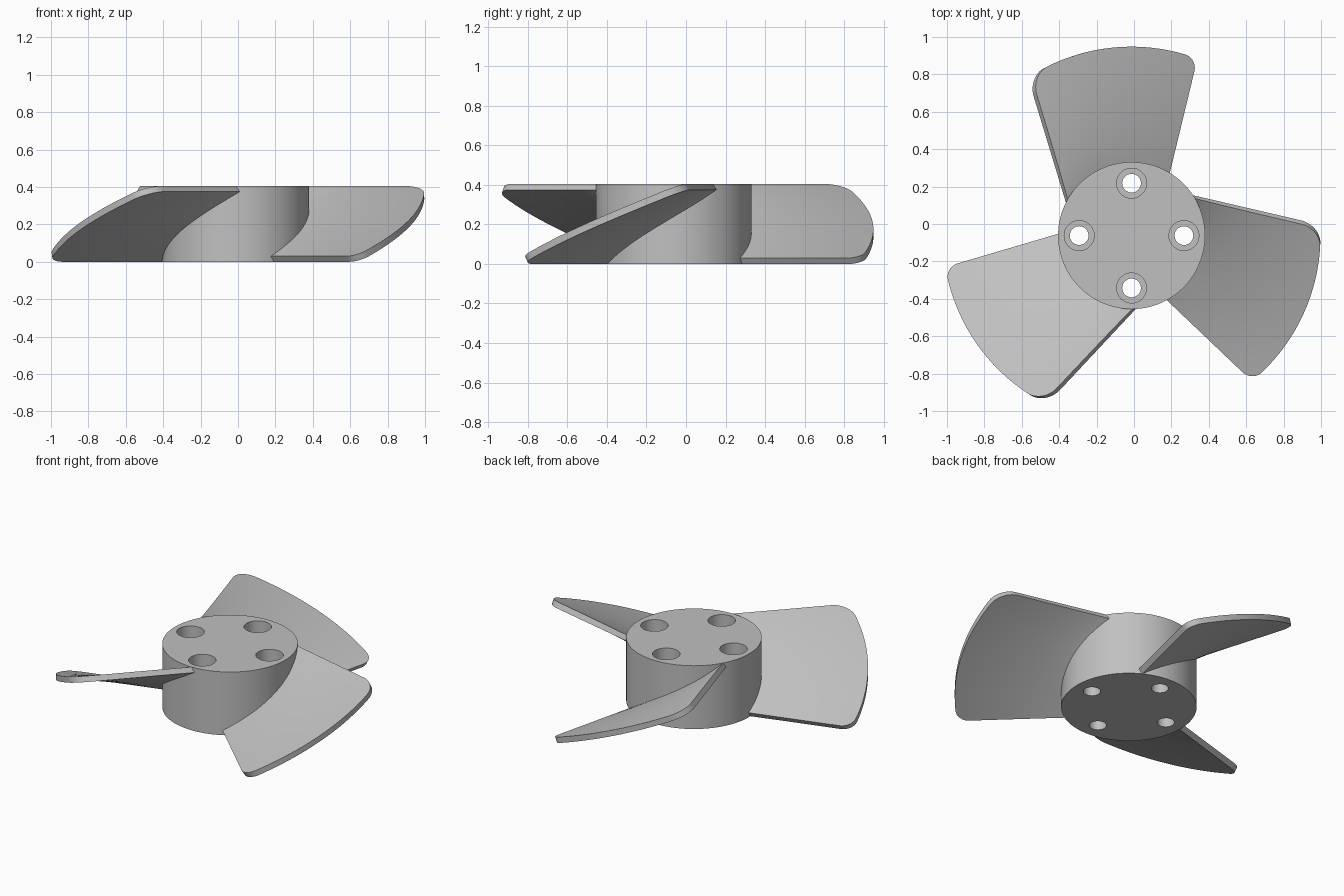
import bpy, bmesh, math

if "Cube" in bpy.data.objects:
    bpy.data.objects.remove(bpy.data.objects["Cube"], do_unlink=True)

CX, CY = -0.013, -0.062            # hub axis
HUB_R, HEIGHT, TIP_R = 0.393, 0.405, 1.01
THICK, LEAN = 0.03, 0.02           # blade thickness and lean of its edge faces

gray = bpy.data.materials.new("plain gray")
gray.use_nodes = True
COLOR = (0.53, 0.53, 0.53, 1)
gray.diffuse_color = COLOR
gray.node_tree.nodes["Principled BSDF"].inputs["Base Color"].default_value = COLOR


def finish(obj, angle=35):
    obj.data.materials.clear()
    obj.data.materials.append(gray)
    bpy.ops.object.select_all(action='DESELECT')
    obj.select_set(True)
    bpy.context.view_layer.objects.active = obj
    bpy.ops.object.shade_smooth_by_angle(angle=math.radians(angle))


def cylinder(name, x, y, z0, z1, r, sides):
    bpy.ops.mesh.primitive_cylinder_add(vertices=sides, radius=r, depth=z1 - z0,
                                        location=(x, y, (z0 + z1) / 2))
    obj = bpy.context.object
    obj.name = name
    return obj


# Hub with four counterbored bolt holes
hub = cylinder("hub", CX, CY, 0, HEIGHT, HUB_R, 128)
for i in range(4):
    a = i * math.pi / 2
    x, y = CX + 0.28 * math.cos(a), CY + 0.28 * math.sin(a)
    for r, z0 in ((0.05, -0.1), (0.08, 0.2)):
        cutter = cylinder("hole_cutter", x, y, z0, HEIGHT + 0.1, r, 48)
        mod = hub.modifiers.new("hole", 'BOOLEAN')
        mod.operation, mod.solver, mod.object = 'DIFFERENCE', 'EXACT', cutter
        bpy.ops.object.select_all(action='DESELECT')
        bpy.context.view_layer.objects.active = hub
        bpy.ops.object.modifier_apply(modifier=mod.name)
        bpy.data.objects.remove(cutter, do_unlink=True)
finish(hub)


# Blade edges are straight lines in plan, given as polar angle against radius
def low_edge(r):
    return math.radians(76.4) - math.asin(0.12 / r)


def high_edge(r):
    return math.radians(106.9) + math.asin(0.2845 / r) - LEAN / r


def tip_radius(u):
    """Tip arc with a rounded corner at each end."""
    for dist, f in ((u * 0.95, 0.07), ((1 - u) * 0.95, 0.1)):
        if dist < f:
            return TIP_R - f + math.sqrt(f * f - (f - dist) ** 2)
    return TIP_R


def make_blade(name, turn):
    nu, nv = 56, 16
    bm = bmesh.new()
    layers = []
    for lower in (0, 1):
        grid = []
        for i in range(nu + 1):
            u = (1 - math.cos(math.pi * i / nu)) / 2
            row = []
            for j in range(nv + 1):
                r = 0.36 + (tip_radius(u) - 0.36) * j / nv
                a = low_edge(r) * (1 - u) + high_edge(r) * u + lower * LEAN / r + turn
                z = THICK + (HEIGHT - THICK) * u - lower * THICK
                row.append(bm.verts.new((CX + r * math.cos(a), CY + r * math.sin(a), z)))
            grid.append(row)
        layers.append(grid)
        for i in range(nu):
            for j in range(nv):
                bm.faces.new((grid[i][j], grid[i + 1][j], grid[i + 1][j + 1], grid[i][j + 1]))
    # Rim closing the two skins
    loop = ([(i, 0) for i in range(nu)] + [(nu, j) for j in range(nv)]
            + [(i, nv) for i in range(nu, 0, -1)] + [(0, j) for j in range(nv, 0, -1)])
    top, bottom = layers
    for (i, j), (k, l) in zip(loop, loop[1:] + loop[:1]):
        bm.faces.new((top[i][j], top[k][l], bottom[k][l], bottom[i][j]))
    bmesh.ops.recalc_face_normals(bm, faces=bm.faces)
    mesh = bpy.data.meshes.new(name)
    bm.to_mesh(mesh)
    bm.free()
    obj = bpy.data.objects.new(name, mesh)
    bpy.context.collection.objects.link(obj)
    finish(obj)


for n, name in enumerate(("back_blade", "right_blade", "left_blade")):
    make_blade(name, n * math.tau / 3)
